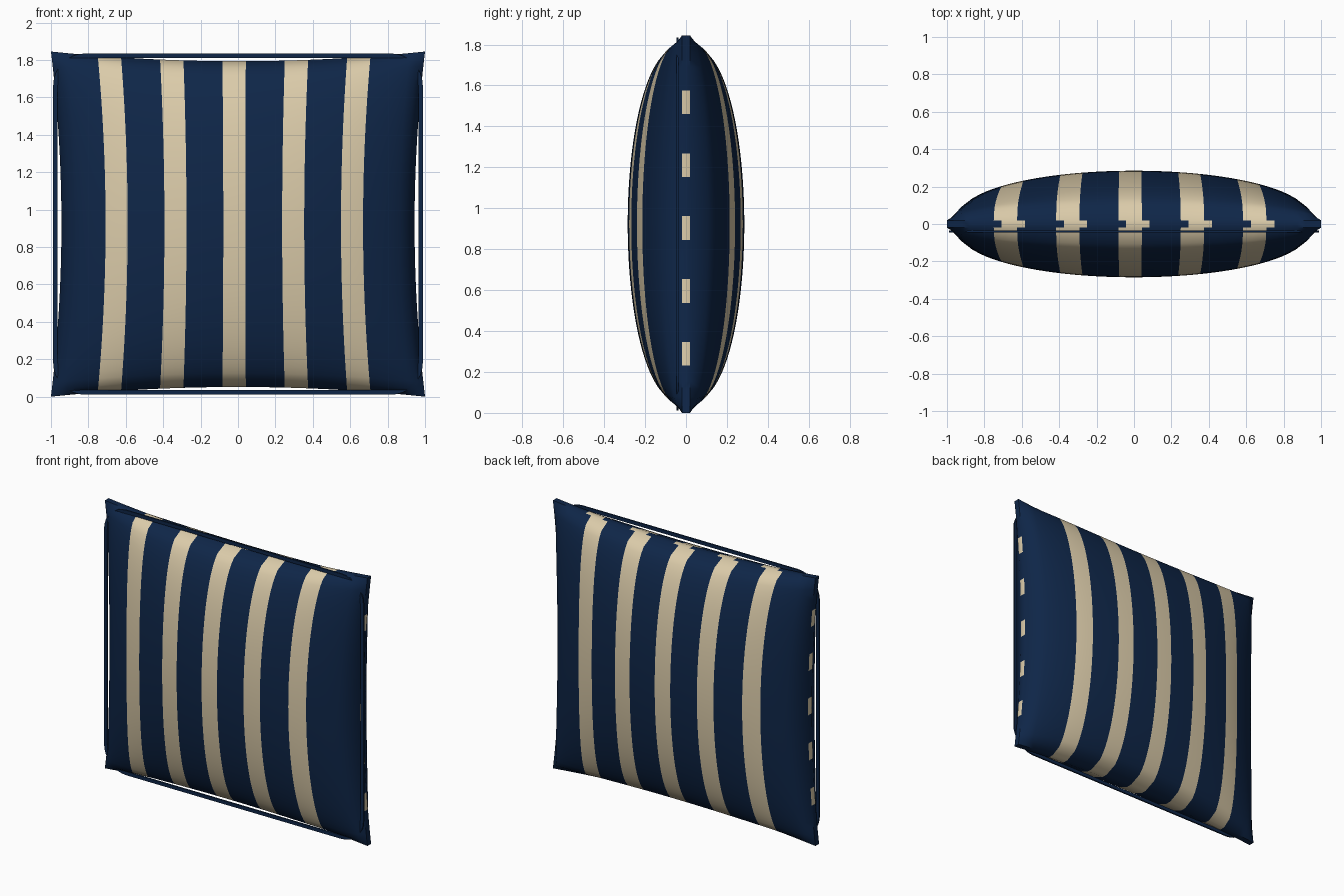
import bpy, bmesh, math

cube = bpy.data.objects.get("Cube")
if cube:
    bpy.data.objects.remove(cube)

N = 48            # cells along each side of the cushion
HALF_H = 0.9225   # half height; half width is 1
SEAM = 0.02       # half thickness of the side band
PUFF = 0.265      # how far each panel bulges
PINCH = 0.056     # how far the sides draw in


def material(name, rgb):
    m = bpy.data.materials.new(name)
    m.use_nodes = True
    col = (*rgb, 1.0)
    m.diffuse_color = col
    m.node_tree.nodes["Principled BSDF"].inputs["Base Color"].default_value = col
    return m


navy = material("navy fabric", (0.0045, 0.019, 0.064))
cream = material("cream fabric", (0.71, 0.6, 0.4))


def finish(name, bm, mats):
    bmesh.ops.recalc_face_normals(bm, faces=bm.faces)
    mesh = bpy.data.meshes.new(name)
    bm.to_mesh(mesh)
    bm.free()
    for m in mats:
        mesh.materials.append(m)
    ob = bpy.data.objects.new(name, mesh)
    bpy.context.collection.objects.link(ob)
    return ob


def stripe(k):
    """Three cream cells in every eight, leaving the borders navy."""
    return int(6 <= k <= 40 and (k - 6) % 8 < 3)


def cushion_point(i, j, side):
    u, v = 2 * i / N - 1, 2 * j / N - 1
    a, b = 1 - u * u, 1 - v * v
    x = u * (1 - PINCH * b)
    z = HALF_H + v * HALF_H * (1 - PINCH * a)
    return (x, side * (SEAM + PUFF * (a * b) ** 0.45), z)


# Cushion: two puffed, striped panels
bm = bmesh.new()
panels = {}
for side in (-1, 1):
    g = [[bm.verts.new(cushion_point(i, j, side)) for j in range(N + 1)]
         for i in range(N + 1)]
    panels[side] = g
    for i in range(N):
        for j in range(N):
            f = bm.faces.new((g[i][j], g[i + 1][j], g[i + 1][j + 1], g[i][j + 1]))
            f.material_index = stripe(i)

# Side band: runs round the four edges, striped along its length
edges = (lambda k: (k, 0), lambda k: (N, k),
         lambda k: (N - k, N), lambda k: (0, N - k))
for edge in edges:
    for k in range(N):
        (a, b), (c, d) = edge(k), edge(k + 1)
        f = bm.faces.new((panels[-1][a][b], panels[-1][c][d],
                          panels[1][c][d], panels[1][a][b]))
        f.material_index = stripe(k)
cushion = finish("cushion", bm, (navy, cream))
bpy.ops.object.select_all(action="DESELECT")
cushion.select_set(True)
bpy.context.view_layer.objects.active = cushion
bpy.ops.object.shade_smooth_by_angle(angle=math.radians(40))


# Piping: flat rounded loop just in front of the seam
def rounded_loop(w, h, r, steps=8):
    pts = []
    for q, (sx, sz) in enumerate(((1, 1), (-1, 1), (-1, -1), (1, -1))):
        for s in range(steps + 1):
            t = (q + s / steps) * math.pi / 2
            pts.append((sx * (w - r) + r * math.cos(t),
                        HALF_H + sz * (h - r) + r * math.sin(t)))
    return pts


bm = bmesh.new()
outer, inner = rounded_loop(0.988, 0.912, 0.17), rounded_loop(0.964, 0.888, 0.146)
rings = [[bm.verts.new((x, y, z)) for x, z in loop]
         for loop, y in ((outer, -0.046), (outer, -0.036),
                         (inner, -0.036), (inner, -0.046))]
count = len(outer)
for r in range(4):
    p, q = rings[r], rings[(r + 1) % 4]
    for k in range(count):
        n = (k + 1) % count
        bm.faces.new((p[k], p[n], q[n], q[k]))
finish("piping", bm, (navy,))
